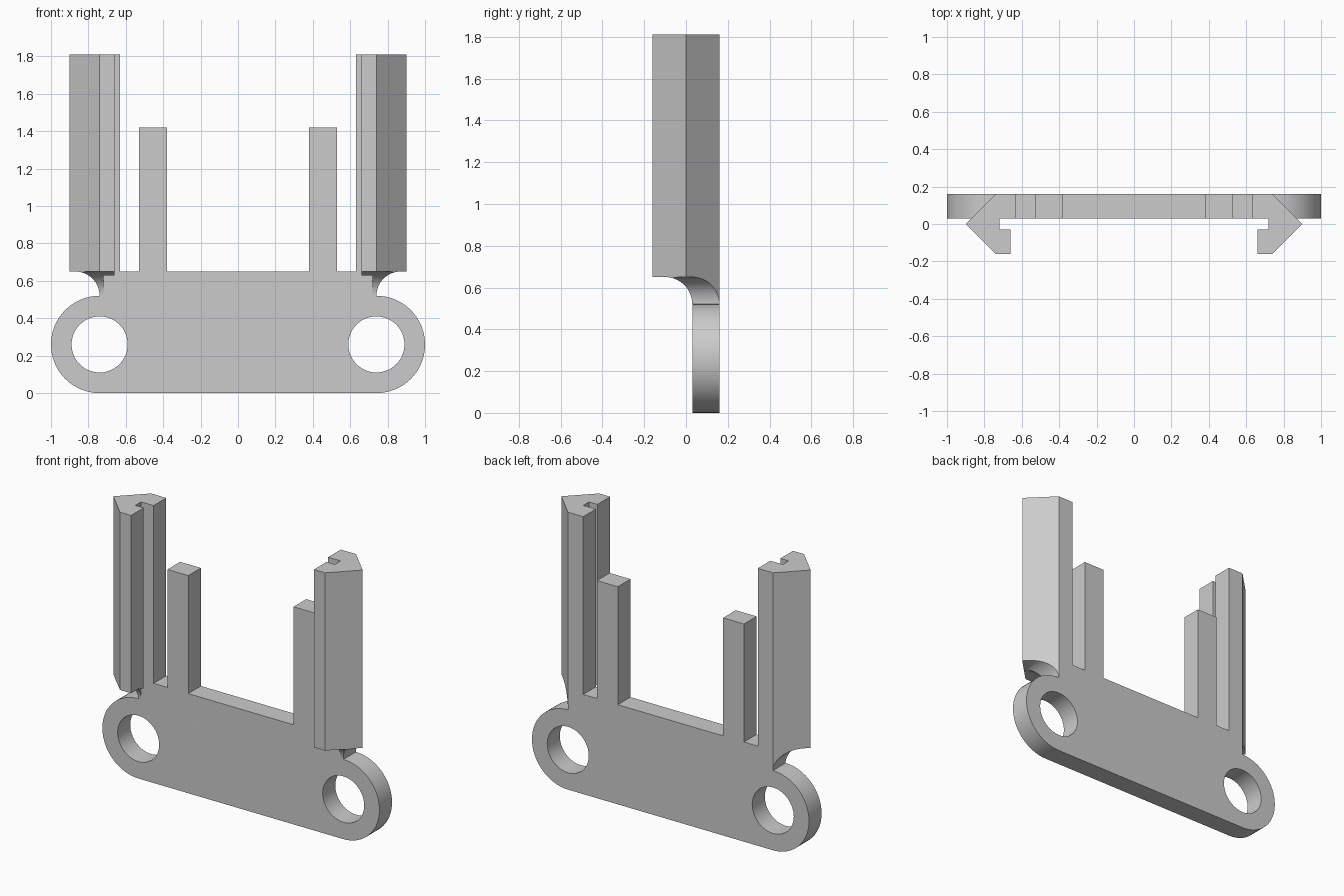
import bpy
import bmesh
from math import sin, cos, pi, radians
from mathutils import Vector

if "Cube" in bpy.data.objects:
    bpy.data.objects.remove(bpy.data.objects["Cube"], do_unlink=True)

BACK, FACE = 0.16, 0.03          # plate thickness along y
EYE_X, EYE_Z, EYE_R = 0.74, 0.26, 0.26
SHOULDER, TOP, FILLET = 0.65, 1.81, 0.13

grey = bpy.data.materials.new("plain_grey")
grey.use_nodes = True
grey.diffuse_color = (0.6, 0.6, 0.6, 1)
grey.node_tree.nodes["Principled BSDF"].inputs["Base Color"].default_value = (0.6, 0.6, 0.6, 1)


def arc(cx, cy, r, start, end, steps):
    angles = [radians(start + (end - start) * i / steps) for i in range(steps + 1)]
    return [(cx + r * cos(a), cy + r * sin(a)) for a in angles]


def prism(name, outline, axis, low, high):
    """Extrude a closed 2D outline along the x, y or z axis."""
    place = {"x": lambda a, b, d: (d, a, b),
             "y": lambda a, b, d: (a, d, b),
             "z": lambda a, b, d: (a, b, d)}[axis]
    bm = bmesh.new()
    face = bm.faces.new([bm.verts.new(place(a, b, low)) for a, b in outline])
    grown = bmesh.ops.extrude_face_region(bm, geom=[face])
    moved = [v for v in grown["geom"] if isinstance(v, bmesh.types.BMVert)]
    bmesh.ops.translate(bm, verts=moved, vec=Vector(place(0, 0, high - low)))
    bmesh.ops.recalc_face_normals(bm, faces=bm.faces)
    mesh = bpy.data.meshes.new(name)
    bm.to_mesh(mesh)
    bm.free()
    mesh.materials.append(grey)
    obj = bpy.data.objects.new(name, mesh)
    bpy.context.collection.objects.link(obj)
    return obj


def combine(target, other, operation):
    mod = target.modifiers.new("combine", "BOOLEAN")
    mod.operation, mod.solver, mod.object = operation, "EXACT", other
    bpy.context.view_layer.objects.active = target
    bpy.ops.object.modifier_apply(modifier=mod.name)
    bpy.data.objects.remove(other, do_unlink=True)


# Plate with rounded ends and two upright prongs
half = arc(EYE_X, EYE_Z, EYE_R, -90, 90, 32)
half += [(EYE_X, SHOULDER), (0.53, SHOULDER), (0.53, 1.42), (0.38, 1.42), (0.38, SHOULDER)]
bracket = prism("bracket", half + [(-x, z) for x, z in reversed(half)], "y", FACE, BACK)

# Hooked guide columns, each relieved by two concave fillets underneath
section = [(0.74, BACK), (0.90, 0), (0.74, -0.16), (0.66, -0.16), (0.66, -0.03),
           (0.72, -0.03), (0.72, FACE), (0.63, FACE), (0.63, BACK)]
base = SHOULDER - FILLET
for side in (-1, 1):
    column = prism("guide_column", [(side * x, y) for x, y in section], "z", base, TOP)

    front_relief = [(FACE, 0.4)] + arc(FACE - FILLET, base, FILLET, 0, 90, 16)
    front_relief += [(-0.3, SHOULDER), (-0.3, 0.4)]
    combine(column, prism("front_relief", front_relief, "x", -1.2, 1.2), "DIFFERENCE")

    side_relief = [(EYE_X, 0.4)] + arc(EYE_X + FILLET, base, FILLET, 180, 90, 16)
    side_relief += [(1.1, SHOULDER), (1.1, 0.4)]
    side_relief = [(side * x, z) for x, z in side_relief]
    combine(column, prism("side_relief", side_relief, "y", -0.4, 0.4), "DIFFERENCE")
    combine(bracket, column, "UNION")

    # Round mounting hole
    hole = prism("hole", arc(side * EYE_X, EYE_Z, 0.15, 0, 352.5, 47), "y", -0.1, 0.3)
    combine(bracket, hole, "DIFFERENCE")

bpy.ops.object.select_all(action="DESELECT")
bracket.select_set(True)
bpy.context.view_layer.objects.active = bracket
bpy.ops.object.shade_smooth_by_angle(angle=radians(25))
